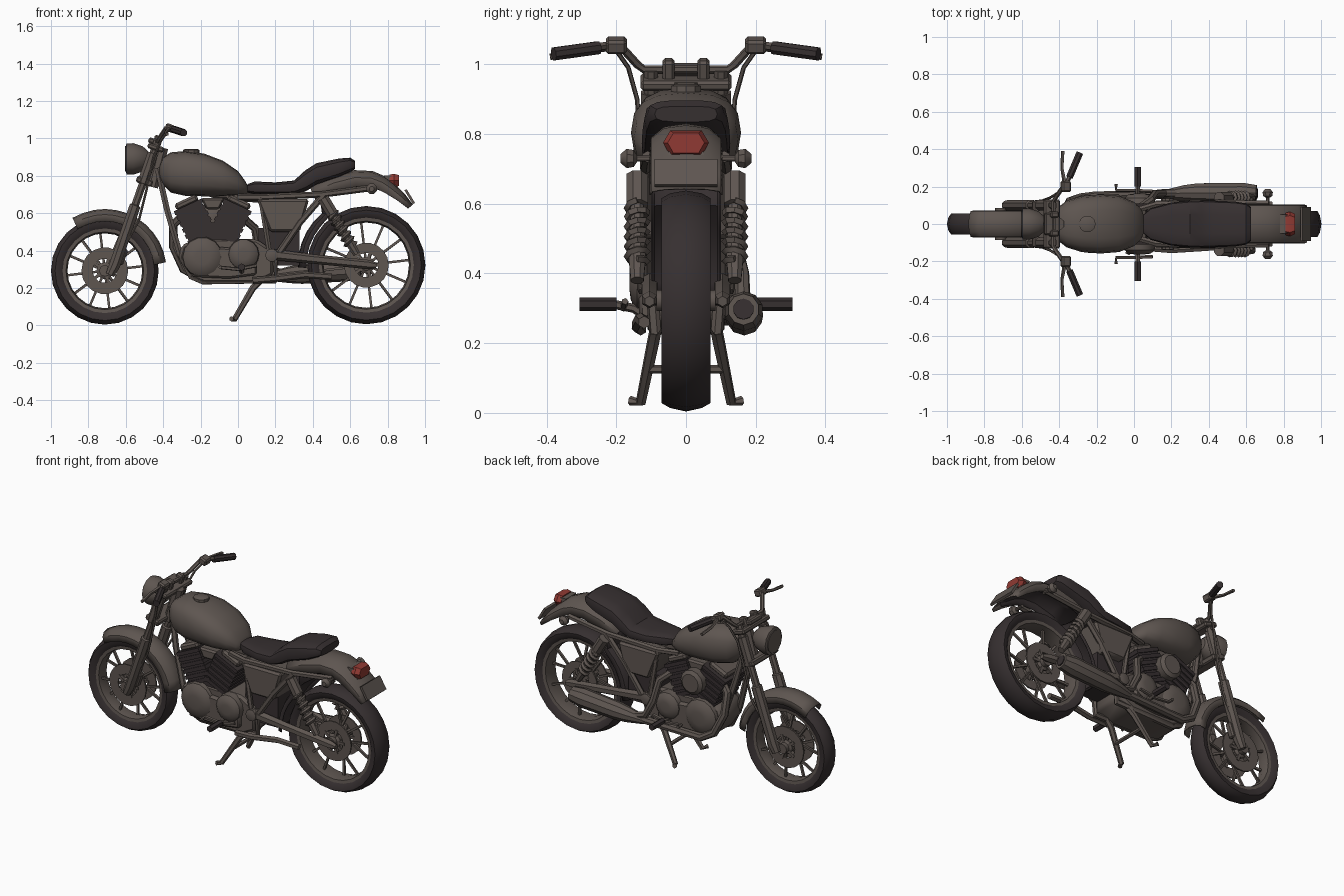
import bpy, bmesh, math
from mathutils import Vector, Matrix

if "Cube" in bpy.data.objects:
    bpy.data.objects.remove(bpy.data.objects["Cube"])


def material(name, rgb):
    m = bpy.data.materials.new(name)
    m.diffuse_color = (*rgb, 1)
    m.use_nodes = True
    m.node_tree.nodes["Principled BSDF"].inputs["Base Color"].default_value = m.diffuse_color
    return m


GREY = material("warm grey metal", (0.112, 0.092, 0.081))
BLACK = material("soft black", (0.037, 0.029, 0.030))
RED = material("tail red", (0.28, 0.042, 0.033))


def finish(name, bm, mat, mirror=False):
    bmesh.ops.remove_doubles(bm, verts=bm.verts, dist=0.0003)
    bmesh.ops.recalc_face_normals(bm, faces=bm.faces)
    me = bpy.data.meshes.new(name)
    bm.to_mesh(me)
    bm.free()
    ob = bpy.data.objects.new(name, me)
    bpy.context.collection.objects.link(ob)
    me.materials.append(mat)
    if mirror:
        ob.modifiers.new("Mirror", 'MIRROR').use_axis = (False, True, False)
    return ob


def skin(bm, rings, closed=True, cap=True, loop=False):
    """Join rings of points with quads."""
    vs = [[bm.verts.new(p) for p in r] for r in rings]
    n = len(rings[0])
    pairs = list(zip(vs, vs[1:])) + ([(vs[-1], vs[0])] if loop else [])
    for a, b in pairs:
        for i in range(n if closed else n - 1):
            j = (i + 1) % n
            bm.faces.new((a[i], a[j], b[j], b[i]))
    if cap and closed and not loop:
        bm.faces.new(vs[0])
        bm.faces.new(vs[-1])


def add_tube(bm, pts, radii, n=6):
    pts = [Vector(p) for p in pts]
    if not isinstance(radii, (list, tuple)):
        radii = [radii] * len(pts)
    nrm, rings = None, []
    for i, p in enumerate(pts):
        t = (pts[min(i + 1, len(pts) - 1)] - pts[max(i - 1, 0)]).normalized()
        if nrm is None:
            nrm = t.cross(Vector((0, 0, 1)) if abs(t.z) < 0.8 else Vector((0, 1, 0)))
        nrm = (nrm - t * nrm.dot(t)).normalized()
        b = t.cross(nrm)
        rings.append([p + radii[i] * (nrm * math.cos(a) + b * math.sin(a))
                      for a in (2 * math.pi * (k + 0.5) / n for k in range(n))])
    skin(bm, rings)


def tube(name, pts, r, mat=GREY, n=6, mirror=False):
    bm = bmesh.new()
    add_tube(bm, pts, r, n)
    return finish(name, bm, mat, mirror)


def lathe(name, prof, c, mat=GREY, n=20, axis='y', ring=False, mirror=False):
    """Spin (radius, offset) points about the y or x axis."""
    u, w = (Vector((1, 0, 0)), Vector((0, 1, 0))) if axis == 'y' else (Vector((0, 1, 0)), Vector((1, 0, 0)))
    rings = [[Vector(c) + w * o + r * (u * math.cos(a) + Vector((0, 0, math.sin(a))))
              for a in (2 * math.pi * k / n for k in range(n))] for r, o in prof]
    bm = bmesh.new()
    skin(bm, rings, loop=ring)
    return finish(name, bm, mat, mirror)


def box(name, c, size, mat=GREY, tilt=0, mirror=False, bevel=0.0):
    bm = bmesh.new()
    m = Matrix.Translation(c) @ Matrix.Rotation(math.radians(tilt), 4, 'Y') @ Matrix.Diagonal((*size, 1))
    bmesh.ops.create_cube(bm, size=1, matrix=m)
    if bevel:
        bmesh.ops.bevel(bm, geom=bm.edges[:], offset=bevel, segments=1, affect='EDGES')
    return finish(name, bm, mat, mirror)


def plate(name, prof, y0, y1, mat=GREY, mirror=False, bevel=0.0):
    """Extrude an x-z outline along y."""
    bm = bmesh.new()
    skin(bm, [[(x, y, z) for x, z in prof] for y in (y0, y1)])
    if bevel:
        bmesh.ops.bevel(bm, geom=bm.edges[:], offset=bevel, segments=1, affect='EDGES')
    return finish(name, bm, mat, mirror)


def loft(name, secs, mat, n=16, power=0.75):
    """Rounded sections along x, each (x, bottom, top, half width)."""
    def s(v):
        return math.copysign(abs(v) ** power, v)
    bm = bmesh.new()
    skin(bm, [[(x, w * s(math.cos(a)), (b + t) / 2 + (t - b) / 2 * s(math.sin(a)))
               for a in (2 * math.pi * k / n for k in range(n))] for x, b, t, w in secs])
    return finish(name, bm, mat)


def fender(name, path, w, drop, mat=GREY, tail=1.0, lift=0.0):
    """Sweep a shallow U section along a crown line; the depth shrinks to tail at the end."""
    rings = []
    for i, (x, z) in enumerate(path):
        p, q = path[max(i - 1, 0)], path[min(i + 1, len(path) - 1)]
        t = Vector((q[0] - p[0], 0, q[1] - p[1])).normalized()
        inn = Vector((t.z, 0, -t.x))
        d0 = drop * (1 + (tail - 1) * (i / (len(path) - 1)) ** 3)
        rings.append([Vector((x, a * w, z)) + inn * (lift + d0 * d) for a, d in
                      ((-1, 1), (-.95, .45), (-.6, .1), (0, 0), (.6, .1), (.95, .45), (1, 1))])
    bm = bmesh.new()
    skin(bm, rings, closed=False)
    finish(name, bm, mat).modifiers.new("Thickness", 'SOLIDIFY').thickness = 0.006


def arc(cx, cz, r, a0, a1, n):
    return [(cx + r * math.cos(math.radians(a0 + (a1 - a0) * i / n)),
             cz + r * math.sin(math.radians(a0 + (a1 - a0) * i / n))) for i in range(n + 1)]


# Wheels: tyre, rim, hub, spokes, brake discs
def wheel(tag, x, z, R, w, disc):
    c = (x, 0, z)
    lathe(tag + "_tyre", [(R - .065, -w * .7), (R - .045, -w * .95), (R - .022, -w), (R - .008, -w * .65), (R, 0),
                          (R - .008, w * .65), (R - .022, w), (R - .045, w * .95), (R - .065, w * .7)],
          c, BLACK, 24, ring=True)
    lathe(tag + "_rim", [(R - .058, -w * .75), (R - .058, w * .75), (R - .08, w * .7),
                         (R - .088, 0), (R - .08, -w * .7)], c, GREY, 24, ring=True)
    lathe(tag + "_hub", [(.03, -.085), (.03, -.06), (.045, -.05), (.035, 0), (.045, .05), (.03, .06), (.03, .085)], c, GREY, 12)
    lathe(tag + "_brake_disc", [(.065, .045), (disc, .045), (disc, .054), (.065, .054)], c, GREY, 18, ring=True, mirror=True)
    bm = bmesh.new()
    for k in range(12):
        a = 2 * math.pi * k / 12 + .12
        s = 1 if k % 2 else -1
        d = Vector((math.cos(a), 0, math.sin(a)))
        add_tube(bm, [Vector(c) + d * .035 + Vector((0, s * .04, 0)),
                      Vector(c) + d * (R - .08) + Vector((0, s * .012, 0))], .009, 4)
    finish(tag + "_spokes", bm, GREY)
    bm = bmesh.new()
    for k in range(5):
        a = 2 * math.pi * k / 5
        d = Vector((math.cos(a), 0, math.sin(a)))
        add_tube(bm, [Vector(c) + d * .03 + Vector((0, .05, 0)), Vector(c) + d * .075 + Vector((0, .05, 0))], .012, 4)
    finish(tag + "_disc_carrier", bm, GREY, True)


wheel("front", -0.712, 0.292, 0.288, 0.055, 0.125)
wheel("rear", 0.686, 0.322, 0.316, 0.07, 0.12)

# Fenders
fender("front_fender", [(-.885, .575), (-.83, .60)] + arc(-.712, .292, .33, 100, 8, 9), .072, .065)
crown = [(.38, .75), (.5, .80), (.62, .83), (.72, .825), (.79, .795), (.84, .755), (.89, .705), (.935, .645)]
fender("rear_fender", crown, .105, .09, GREY, .35)
fender("rear_fender_liner", crown[:-1], .097, .085, BLACK, .35, .012)
fender("inner_fender", arc(.686, .322, .36, 182, 130, 5) + [(.44, .70)], .095, .04, BLACK)
plate("number_plate", [(.89, .722), (.902, .728), (.946, .655), (.934, .648)], -.09, .09)
plate("tail_light_base", [(.78, .80), (.81, .745), (.85, .735), (.82, .80)], -.05, .05)
bm = bmesh.new()
skin(bm, [[(x, y * k, .775 + z * k) for y, z in ((-.066, 0), (-.045, .035), (.045, .035), (.066, 0), (.045, -.037), (-.045, -.037))]
          for x, k in ((.81, .9), (.835, 1), (.862, .8))])
finish("tail_light", bm, RED)
tube("rear_indicator", [(.715, .09, .73), (.715, .14, .73), (.715, .15, .73), (.715, .17, .73), (.715, .188, .73)],
     [.01, .01, .026, .03, .014], GREY, 8, True)

# Fork, clamps, headlight
tube("fork_leg", [(-.685, .1, .27), (-.66, .1, .32), (-.55, .1, .64), (-.549, .1, .645), (-.43, .1, .985)],
     [.025, .032, .032, .022, .022], GREY, 8, True)
tube("fork_cover", [(-.51, .1, .76), (-.455, .1, .92)], .031, GREY, 8, True)
box("upper_clamp", (-.44, 0, .95), (.09, .26, .03), GREY, 18, bevel=.008)
box("lower_clamp", (-.5, 0, .77), (.09, .25, .035), GREY, 18, bevel=.008)
tube("steering_head", [(-.46, 0, .74), (-.405, 0, .95)], .035, GREY, 8)
box("brake_caliper", (-.625, .085, .37), (.05, .04, .09), GREY, 20, True, .008)
lathe("headlight", [(.07, -.6), (.082, -.595), (.084, -.56), (.068, -.51), (.035, -.475)], (0, 0, .89), GREY, 12, 'x')
lathe("headlight_lens", [(.068, -.604), (.068, -.598)], (0, 0, .89), GREY, 12, 'x')
box("instrument", (-.455, 0, .985), (.05, .12, .03), GREY, 18, bevel=.008)

# Handlebar, grips, levers, cables
tube("handlebar", [(-.43, 0, .985), (-.43, .12, .985), (-.42, .14, 1.0), (-.385, .19, 1.055), (-.36, .22, 1.055), (-.3, .35, 1.035)],
     .012, GREY, 6, True)
box("bar_clamp", (-.43, .05, .985), (.045, .035, .06), GREY, 18, True, .008)
tube("grip", [(-.345, .25, 1.048), (-.29, .38, 1.03)], .02, BLACK, 8, True)
box("switch_box", (-.365, .2, 1.055), (.05, .06, .042), GREY, 20, True, .008)
tube("lever", [(-.37, .22, 1.05), (-.385, .3, 1.035), (-.38, .39, 1.022)], [.012, .009, .01], GREY, 5, True)
tube("cable", [(-.375, .2, 1.04), (-.41, .165, .99), (-.45, .14, .9), (-.49, .125, .72), (-.53, .12, .56), (-.62, .1, .4)],
     .007, GREY, 5, True)

# Tank and seat
loft("fuel_tank", [(-.42, .79, .85, .05), (-.405, .755, .895, .09), (-.36, .71, .925, .125), (-.28, .692, .932, .15),
                   (-.18, .69, .918, .158), (-.08, .69, .88, .15), (0, .695, .825, .118), (.04, .70, .77, .08),
                   (.055, .71, .74, .04)], GREY, 16, .75)
lathe("filler_cap", [(.045, 0), (.045, .02), (.03, .026)], (0, 0, 0), GREY, 10).matrix_world = \
    Matrix.Translation((-.25, 0, .918)) @ Matrix.Rotation(math.radians(90), 4, 'X')
loft("seat", [(.05, .71, .755, .05), (.09, .70, .77, .085), (.2, .70, .765, .115), (.3, .70, .775, .125), (.36, .715, .83, .127),
              (.42, .75, .868, .125), (.54, .79, .893, .12), (.6, .82, .897, .11), (.625, .835, .88, .09)], BLACK, 14, .6)

# Frame
tube("down_tube", [(-.43, .03, .84), (-.38, .06, .62), (-.31, .08, .38), (-.25, .085, .26), (-.19, .085, .235), (.2, .09, .24), (.2, .1, .4)],
     .018, GREY, 6, True)
tube("backbone", [(-.42, 0, .82), (-.1, 0, .7), (.2, 0, .68)], .03, GREY, 6)
tube("seat_rail", [(.0, .07, .685), (.12, .105, .685), (.45, .115, .70), (.72, .11, .735)], .017, GREY, 6, True)
tube("rear_stay", [(.46, .115, .70), (.33, .115, .55), (.2, .11, .36)], .018, GREY, 6, True)
tube("seat_post", [(.12, .105, .69), (.17, .11, .38)], .015, GREY, 6, True)
plate("side_cover", [(.1, .675), (.38, .675), (.33, .5), (.17, .5)], -.125, .125, GREY, bevel=.012)
box("battery_box", (.22, 0, .42), (.22, .17, .2), BLACK)
tube("swingarm", [(.17, .105, .38), (.4, .105, .355), (.7, .105, .325), (.74, .105, .32)], [.03, .025, .025, .015], GREY, 6, True)
lathe("swingarm_pivot", [(.035, .1), (.035, .135), (.02, .14)], (.18, 0, .375), GREY, 10, mirror=True)

# Shock absorbers
A, B = Vector((.455, .14, .68)), Vector((.635, .14, .38))
tube("shock_damper", [A, A.lerp(B, .28), A.lerp(B, .29), A.lerp(B, .8), B], [.033, .033, .02, .026, .02], GREY, 8, True)
ax = (B - A).normalized()
side = ax.cross(Vector((0, 1, 0)))
tube("shock_spring", [A.lerp(B, .28 + .56 * k / 48) + .028 * (side * math.cos(k * math.pi / 4) + Vector((0, 1, 0)) * math.sin(k * math.pi / 4))
                      for k in range(49)], .011, GREY, 4, True)

# Engine
plate("crankcase", [(-.3, .43), (-.32, .36), (-.25, .25), (-.18, .225), (.1, .225), (.19, .27), (.19, .4), (.1, .46), (-.2, .47)],
      -.11, .11, GREY, bevel=.015)
lathe("generator_cover", [(.11, .1), (.105, .13), (.08, .15), (.04, .156)], (-.19, 0, .365), GREY, 14, mirror=True)
lathe("clutch_cover", [(.085, .1), (.08, .14), (.06, .158), (.03, .162)], (.03, 0, .38), GREY, 14, mirror=True)
plate("lower_case_cover", [(-.25, .26), (-.05, .25), (.1, .27), (.1, .4), (-.1, .42)], .1, .135, GREY, True, .01)
for tag, s in (("front", -1), ("rear", 1)):
    up = Vector((s * .42, 0, .907))
    base = Vector((-.135 + s * .035, 0, .43))
    bm = bmesh.new()
    rot = Matrix.Rotation(math.radians(s * 25), 4, 'Y')
    for k in range(6):
        p = base + up * (.05 + .035 * k)
        bmesh.ops.create_cube(bm, size=1, matrix=Matrix.Translation(p) @ rot @ Matrix.Diagonal((.165, .22, .022, 1)))
    bmesh.ops.create_cube(bm, size=1, matrix=Matrix.Translation(base + up * .12) @ rot @ Matrix.Diagonal((.152, .207, .22, 1)))
    finish(tag + "_cylinder", bm, BLACK)
    box(tag + "_cylinder_head", base + up * .25, (.13, .18, .04), GREY, s * 25, bevel=.012)
lathe("air_cleaner", [(.045, .08), (.075, .1), (.075, .145), (.055, .16)], (-.14, 0, .57), GREY, 12)
plate("carburettor", [(-.2, .68), (-.07, .68), (-.1, .62), (-.17, .62)], -.1, .1, GREY, bevel=.01)

# Exhaust on the far side
tube("front_exhaust_pipe", [(-.28, .06, .6), (-.345, .09, .54), (-.345, .12, .42), (-.29, .14, .3), (-.21, .15, .255), (.2, .16, .265)], .024, GREY, 8)
tube("rear_exhaust_pipe", [(.02, .08, .58), (.09, .13, .52), (.11, .16, .4), (.16, .165, .3), (.25, .165, .275)], .022, GREY, 8)
tube("muffler", [(.17, .16, .262), (.27, .166, .27), (.34, .167, .275), (.58, .166, .292), (.655, .165, .297)],
     [.024, .044, .053, .057, .045], GREY, 10)
tube("muffler_outlet", [(.64, .165, .296), (.66, .165, .298)], .03, BLACK, 10)

# Foot controls and stand
tube("footpeg", [(.02, .2, .312), (.02, .305, .312)], .019, BLACK, 6, True)
tube("footpeg_bracket", [(.02, .09, .26), (.02, .15, .3), (.02, .21, .312)], .013, GREY, 6, True)
tube("foot_lever", [(.1, .175, .32), (0, .18, .3), (-.095, .18, .31), (-.095, .215, .31)], .01, GREY, 5, True)
tube("stand_leg", [(.13, .085, .25), (.08, .095, .2), (-.02, .13, .03), (-.035, .16, .035)], [.018, .018, .015, .014], GREY, 6, True)
tube("stand_crossbar", [(.04, -.11, .125), (.04, .11, .125)], .012, GREY, 6)
tube("lower_link", [(.08, -.13, .24), (.2, -.14, .25), (.36, -.13, .27), (.5, -.12, .26)], .018, GREY, 6)

# Smooth shading with crisp edges
bpy.ops.object.select_all(action='SELECT')
bpy.context.view_layer.objects.active = bpy.context.selected_objects[0]
bpy.ops.object.shade_smooth_by_angle(angle=math.radians(35))
